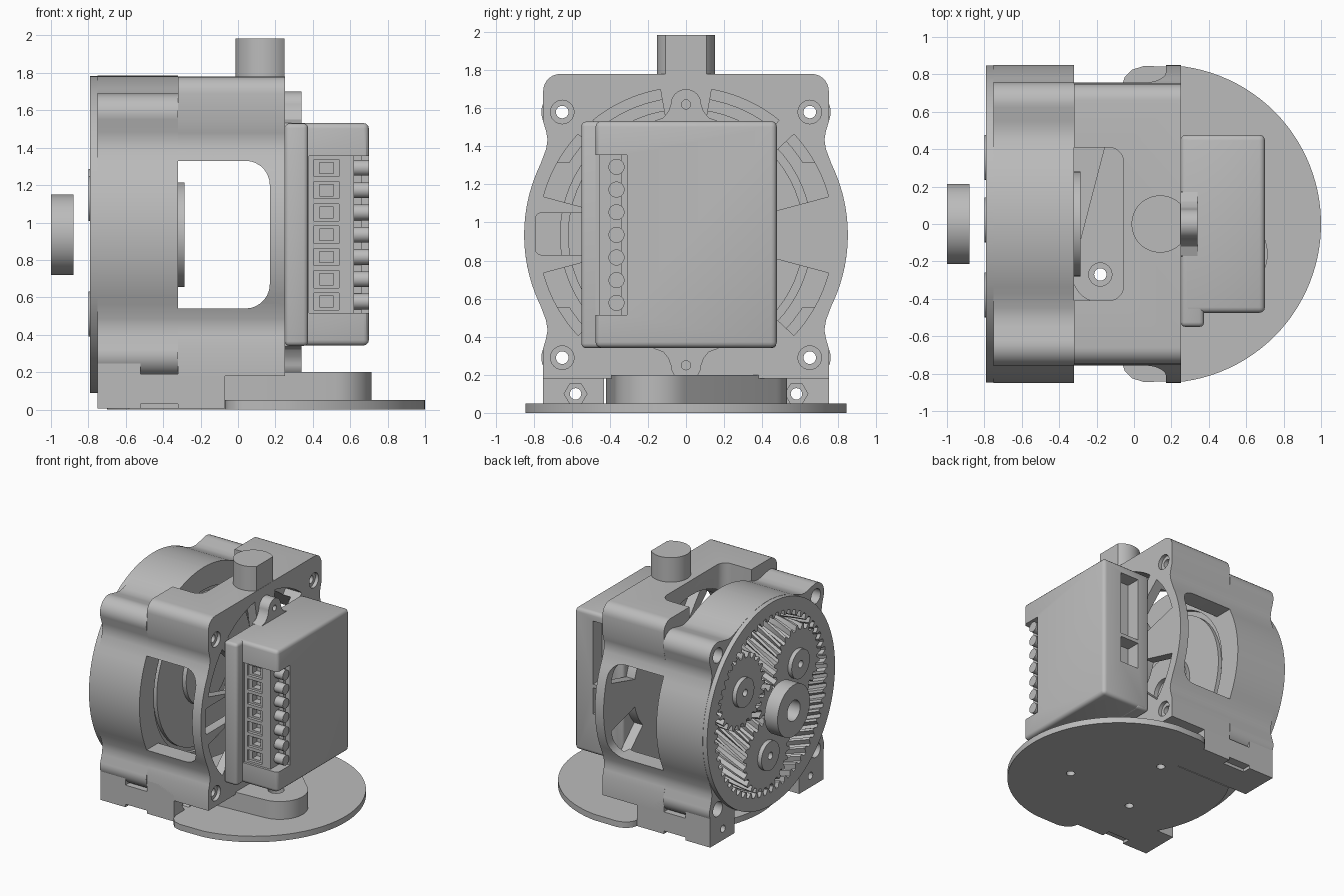
import bpy, bmesh
from math import pi, cos, sin, radians
from mathutils import Vector

if "Cube" in bpy.data.objects:
    bpy.data.objects.remove(bpy.data.objects["Cube"])

grey = bpy.data.materials.new("plain grey")
grey.use_nodes = True
grey.diffuse_color = (0.5, 0.5, 0.5, 1)
grey.node_tree.nodes["Principled BSDF"].inputs["Base Color"].default_value = (0.5, 0.5, 0.5, 1)

CZ = 0.935                      # height of the gear axis
PLACE = {"x": lambda u, v, t: (t, u, v),
         "y": lambda u, v, t: (u, t, v),
         "z": lambda u, v, t: (u, v, t)}


def loft(name, loops, cyclic=False):
    """Skin a list of equal point loops, capped or closed on itself."""
    bm = bmesh.new()
    rows = [[bm.verts.new(p) for p in loop] for loop in loops]
    n = len(rows[0])
    pairs = list(zip(rows, rows[1:])) + ([(rows[-1], rows[0])] if cyclic else [])
    for a, b in pairs:
        for i in range(n):
            j = (i + 1) % n
            bm.faces.new((a[i], a[j], b[j], b[i]))
    if not cyclic:
        bm.faces.new(rows[0])
        bm.faces.new(rows[-1])
    bmesh.ops.recalc_face_normals(bm, faces=bm.faces)
    me = bpy.data.meshes.new(name)
    bm.to_mesh(me)
    bm.free()
    me.materials.append(grey)
    ob = bpy.data.objects.new(name, me)
    bpy.context.scene.collection.objects.link(ob)
    return ob


def prism(name, pts, axis, a, b):
    return loft(name, [[PLACE[axis](u, v, t) for u, v in pts] for t in (a, b)])


def arc(u, v, r, a0=0, a1=360, n=48):
    full = a1 - a0 == 360
    m = n if full else n - 1
    return [(u + r * cos(radians(a0 + (a1 - a0) * i / m)),
             v + r * sin(radians(a0 + (a1 - a0) * i / m))) for i in range(n)]


def rounded(u0, u1, v0, v1, r0, r1):
    """Rectangle with corner radius r0 on the low-u side and r1 on the high-u side."""
    return (arc(u1 - r1, v0 + r1, r1, -90, 0, 8) + arc(u1 - r1, v1 - r1, r1, 0, 90, 8)
            + arc(u0 + r0, v1 - r0, r0, 90, 180, 8) + arc(u0 + r0, v0 + r0, r0, 180, 270, 8))


def rod(name, axis, u, v, r, a, b, n=40):
    return prism(name, arc(u, v, r, n=n), axis, a, b)


def box(name, x0, x1, y0, y1, z0, z1):
    return prism(name, [(x0, y0), (x1, y0), (x1, y1), (x0, y1)], "z", z0, z1)


def apply(ob, mod):
    bpy.context.view_layer.objects.active = ob
    bpy.ops.object.modifier_apply(modifier=mod.name)


def cut(ob, *cutters):
    for c in cutters:
        mod = ob.modifiers.new("cut", "BOOLEAN")
        mod.operation, mod.solver, mod.object = "DIFFERENCE", "EXACT", c
        c.hide_render = True
        apply(ob, mod)
        bpy.data.objects.remove(c)


def soften(ob, width):
    mod = ob.modifiers.new("soften", "BEVEL")
    mod.width, mod.segments = width, 3
    apply(ob, mod)


def mirrored(half):
    """Complete an outline given its +u half, listed from bottom to top."""
    return half + [(-u, v) for u, v in reversed(half)]


def teeth(count, root, tip, turn, u=0.0, v=CZ):
    """Gear outline with trapezoid teeth."""
    pts = []
    for i in range(count):
        for f, r in ((-0.32, root), (-0.13, tip), (0.13, tip), (0.32, root)):
            a = turn + (i + f) * 2 * pi / count
            pts.append((u + r * cos(a), v + r * sin(a)))
    return pts


def tube(name, r_out, r_in, a, b, n=64):
    out, inn = arc(0, CZ, r_out, n=n), arc(0, CZ, r_in, n=n)
    return loft(name, [[PLACE["x"](u, v, t) for u, v in p]
                       for p, t in ((out, a), (out, b), (inn, b), (inn, a))], True)


# Gear housing: drum with four bolt lobes
R, BU, BV = 0.85, 0.65, 0.645
quad = (arc(0, 0, R, 0, 26, 10) + [(0.735, 0.45), (0.727, 0.5), (0.735, 0.55)]
        + arc(BU, BV, 0.11, -15, 105, 12) + [(0.55, 0.735), (0.5, 0.727), (0.45, 0.735)]
        + arc(0, 0, R, 64, 89.5, 10))
half = [(u, CZ - v) for u, v in reversed(quad)] + [(u, CZ + v) for u, v in quad[1:]]
housing = prism("gear_housing", mirrored(half), "x", -0.75, -0.32)
cut(housing, rod("bore", "x", 0, CZ, 0.8, -0.9, -0.42, 64),
    tube("groove", 0.66, 0.62, -0.35, -0.2))

# Open frame: squared top and bottom, round cheeks
side = arc(0, 0, R, -26, 26, 20)
half = ([(0.75, 0.18), (0.75, 0.34), (0.735, 0.39), (0.727, 0.435), (0.735, 0.485)]
        + [(u, CZ + v) for u, v in side]
        + [(0.735, 1.385), (0.727, 1.435), (0.735, 1.48), (0.75, 1.53)]
        + arc(0.66, 1.69, 0.09, 0, 90, 8))
frame = prism("frame", mirrored(half), "x", -0.32, 0.25)
cut(frame, rod("cavity", "x", 0, CZ, 0.72, -0.5, 0.17, 64),
    prism("side_window", rounded(-0.6, 0.17, 0.54, 1.33, 0.02, 0.13), "y", -1, 1),
    prism("top_window", rounded(-0.6, -0.055, -0.41, 0.41, 0.02, 0.08), "z", 0, 2))
for s in (-1, 1):
    for a0, a1 in ((15, 43), (51, 80), (-43, -15)):
        a0, a1 = (a0, a1) if s > 0 else (180 - a0, 180 - a1)
        cut(frame, prism("pocket", arc(0, CZ, 0.775, a0, a1, 14) + arc(0, CZ, 0.45, a1, a0, 14),
                         "x", 0.1, 0.4))
cut(frame, prism("cable_window", rounded(-0.79, -0.4, 0.83, 1.05, 0.03, 0.03), "x", 0.1, 0.4))

# Feet with clip recess and nut trap
for s, word in ((-1, "front"), (1, "back")):
    y0, y1 = sorted((0.43 * s, 0.75 * s))
    foot = box(word + "_foot", -0.75, -0.07, y0, y1, 0.005, 0.3)
    r0, r1 = sorted((0.68 * s, 0.8 * s))
    cut(foot, rod("bore", "x", 0, CZ, 0.8, -0.9, -0.4, 64),
        box("clip_recess", -0.52, -0.32, r0, r1, 0.19, 0.265),
        box("clip_notch", -0.52, -0.32, r0, r1, -0.1, 0.03),
        rod("nut_trap", "x", 0.58 * s, 0.1, 0.06, -0.13, 0, 6),
        rod("screw_hole", "x", 0.58 * s, 0.1, 0.03, -0.9, 0, 20))
    for v in (-BV, BV):
        for ob in (housing, frame, foot):
            cut(ob, rod("bolt_hole", "x", BU * s, CZ + v, 0.033, -0.9, 0.4, 24))
        cut(frame, rod("counterbore", "x", BU * s, CZ + v, 0.062, 0.22, 0.4, 24))
        for ob in (housing, foot):
            cut(ob, rod("counterbore", "x", BU * s, CZ + v, 0.062, -0.9, -0.66, 24))

# Bearing boss on the inner wall
tube("bearing_boss", 0.28, 0.1, -0.33, -0.285)

# Helical gear train
TWIST, X0, X1, STEPS = 0.14, -0.765, -0.42, 4
RING, PLANET, RP, PP, ORBIT = 58, 24, 0.72, 0.295, 0.425


def helix(profile, pitch, a, b):
    return [[PLACE["x"](u, v, a + (b - a) * k / STEPS) for u, v in profile(TWIST / pitch * k / STEPS)]
            for k in range(STEPS + 1)]


inner = helix(lambda t: teeth(RING, RP + 0.022, RP - 0.018, t), RP, -0.79, X1)
rim = teeth(RING, 0.848, 0.848, 0)
outer = [[PLACE["x"](u, v, x) for u, v in rim] for x in (X1, -0.79)]
loft("ring_gear", inner + outer, True)

for i, deg in enumerate((-87, 33, 153)):
    a = radians(deg)
    u, v = ORBIT * cos(a), CZ + ORBIT * sin(a)
    turn = a - (a * RING / (2 * pi) + 0.5) * 2 * pi / PLANET
    gear = loft(f"planet_gear_{i + 1}", helix(
        lambda t: teeth(PLANET, PP - 0.025, PP + 0.016, turn + t, u, v), PP, X0, X1))
    boss = rod(f"planet_boss_{i + 1}", "x", u, v, 0.12, -0.8, X0 + 0.02)
    for ob in (gear, boss):
        cut(ob, rod("pin_hole", "x", u, v, 0.03, -0.9, -0.7, 20))
loft("sun_gear", helix(lambda t: teeth(10, 0.1, 0.145, -t), 0.13, X0, X1))
tube("output_hub", 0.215, 0.085, -1.0, -0.88)

# Base disc, cut back around the feet
corner = [(0.05, 0.844), (-0.01, 0.825), (-0.05, 0.785), (-0.068, 0.73), (-0.07, 0.43)]
rear = arc(0.15, 0, R, 149.5, 210.5, 20)
disc = prism("base_disc", arc(0.15, 0, R, -82, 82, 50) + corner + rear
             + [(x, -y) for x, y in reversed(corner)], "z", 0, 0.05)

# Three-cornered bracket on the disc
corners = ((0.5, -0.16, 0.215, -85, 45), (0.02, 0.34, 0.19, 45, 165), (-0.18, -0.27, 0.15, 165, 275))
bracket = prism("base_bracket", [p for c in corners for p in arc(*c, n=16)], "z", 0.045, 0.2)
for x, y in ((0.48, -0.18), (0.02, 0.34), (-0.18, -0.27)):
    cut(disc, rod("hole", "z", x, y, 0.033, -0.1, 0.3, 24))
    cut(bracket, rod("hole", "z", x, y, 0.033, -0.1, 0.3, 24),
        rod("counterbore", "z", x, y, 0.062, 0.14, 0.3, 24))

# Top post with one flat side
prism("top_post", arc(0.14, 0, 0.153, 45, 315, 40), "z", 1.7, 1.985)

# Controller enclosure
base = box("enclosure_base", 0.25, 0.375, -0.55, 0.475, 0.34, 1.53)
soften(base, 0.025)
case = box("enclosure", 0.26, 0.7, -0.475, 0.477, 0.342, 1.532)
soften(case, 0.03)
cut(case, box("terminal_recess", 0.38, 0.9, -0.7, -0.31, 0.515, 1.355),
    box("long_port", 0.36, 0.53, 0.36, 0.6, 0.93, 1.46),
    box("short_port", 0.36, 0.53, 0.36, 0.6, 0.68, 0.9))
cut(base, box("port_gap", 0.355, 0.5, 0.36, 0.6, 0.68, 1.46))

# Terminal strip with seven wire openings and screws
strip = box("terminal_strip", 0.37, 0.62, -0.455, -0.3, 0.515, 1.355)
for i in range(7):
    z = CZ + (i - 3) * 0.119
    cut(strip, box("wire_opening", 0.405, 0.54, -0.6, -0.43, z - 0.046, z + 0.046),
        box("wire_socket", 0.435, 0.51, -0.6, -0.37, z - 0.03, z + 0.03))
    rod(f"terminal_screw_{i + 1}", "x", -0.365, z, 0.042, 0.56, 0.7, 24)
box("terminal_rail", 0.6, 0.66, -0.34, -0.3, 0.515, 1.355)

# Mounting ears above and below the enclosure
for s, word in ((1, "upper"), (-1, "lower")):
    pts = mirrored([(0.18, 0.56), (0.17, 0.597), (0.12, 0.615), (0.092, 0.65)]
                   + arc(0, 0.685, 0.08, 0, 84, 10))
    ear = prism(word + "_ear", [(u, CZ + s * v) for u, v in pts], "x", 0.25, 0.34)
    cut(ear, rod("ear_hole", "x", 0, CZ + s * 0.685, 0.024, 0.2, 0.4, 20))

# Smooth the curved faces and keep the edges sharp
for ob in bpy.context.scene.objects:
    if ob.type == "MESH":
        ob.select_set(True)
        bpy.context.view_layer.objects.active = ob
bpy.ops.object.shade_smooth_by_angle(angle=radians(30))
